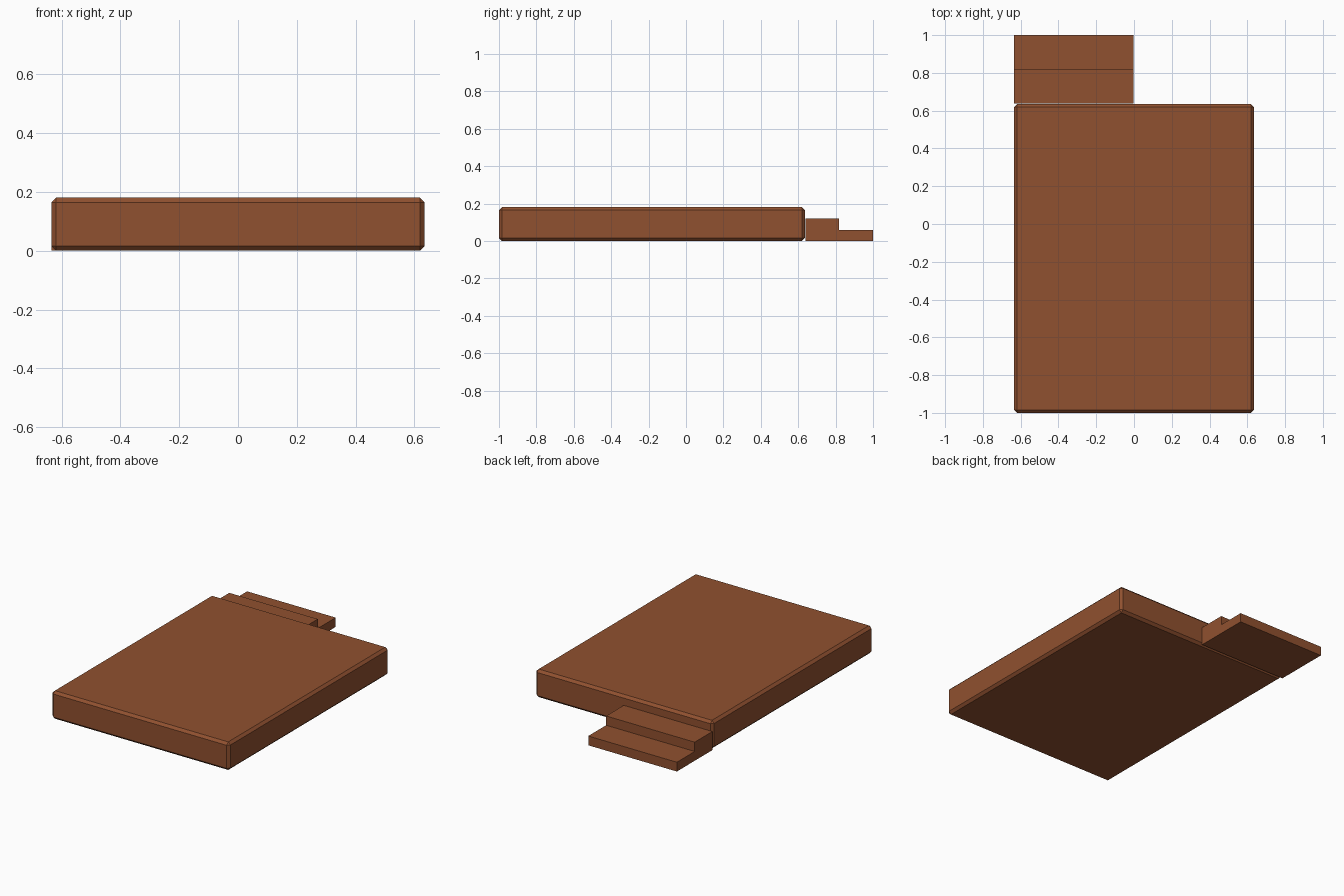
import bpy, bmesh

if "Cube" in bpy.data.objects:
    bpy.data.objects.remove(bpy.data.objects["Cube"])

wood = bpy.data.materials.new("brown wood")
wood.diffuse_color = (0.28, 0.082, 0.029, 1)
wood.use_nodes = True
wood.node_tree.nodes["Principled BSDF"].inputs["Base Color"].default_value = wood.diffuse_color


def extrude_profile(name, profile, x0, x1):
    """Extrude a (y, z) profile along x."""
    bm = bmesh.new()
    face = bm.faces.new([bm.verts.new((x0, y, z)) for y, z in profile])
    ext = bmesh.ops.extrude_face_region(bm, geom=[face])
    moved = [v for v in ext["geom"] if isinstance(v, bmesh.types.BMVert)]
    bmesh.ops.translate(bm, verts=moved, vec=(x1 - x0, 0, 0))
    bmesh.ops.recalc_face_normals(bm, faces=bm.faces)
    mesh = bpy.data.meshes.new(name)
    bm.to_mesh(mesh)
    bm.free()
    mesh.materials.append(wood)
    obj = bpy.data.objects.new(name, mesh)
    bpy.context.collection.objects.link(obj)
    return obj


# Platform slab with chamfered edges
HALF = 0.635
platform = extrude_profile(
    "platform", [(-1, 0), (0.635, 0), (0.635, 0.181), (-1, 0.181)], -HALF, HALF)
bevel = platform.modifiers.new("chamfer", 'BEVEL')
bevel.width = 0.016
bevel.segments = 1

# Two steps behind the left half
steps = extrude_profile(
    "steps", [(0.638, 0), (1, 0), (1, 0.06), (0.818, 0.06),
              (0.818, 0.12), (0.638, 0.12)], -HALF, -0.002)
